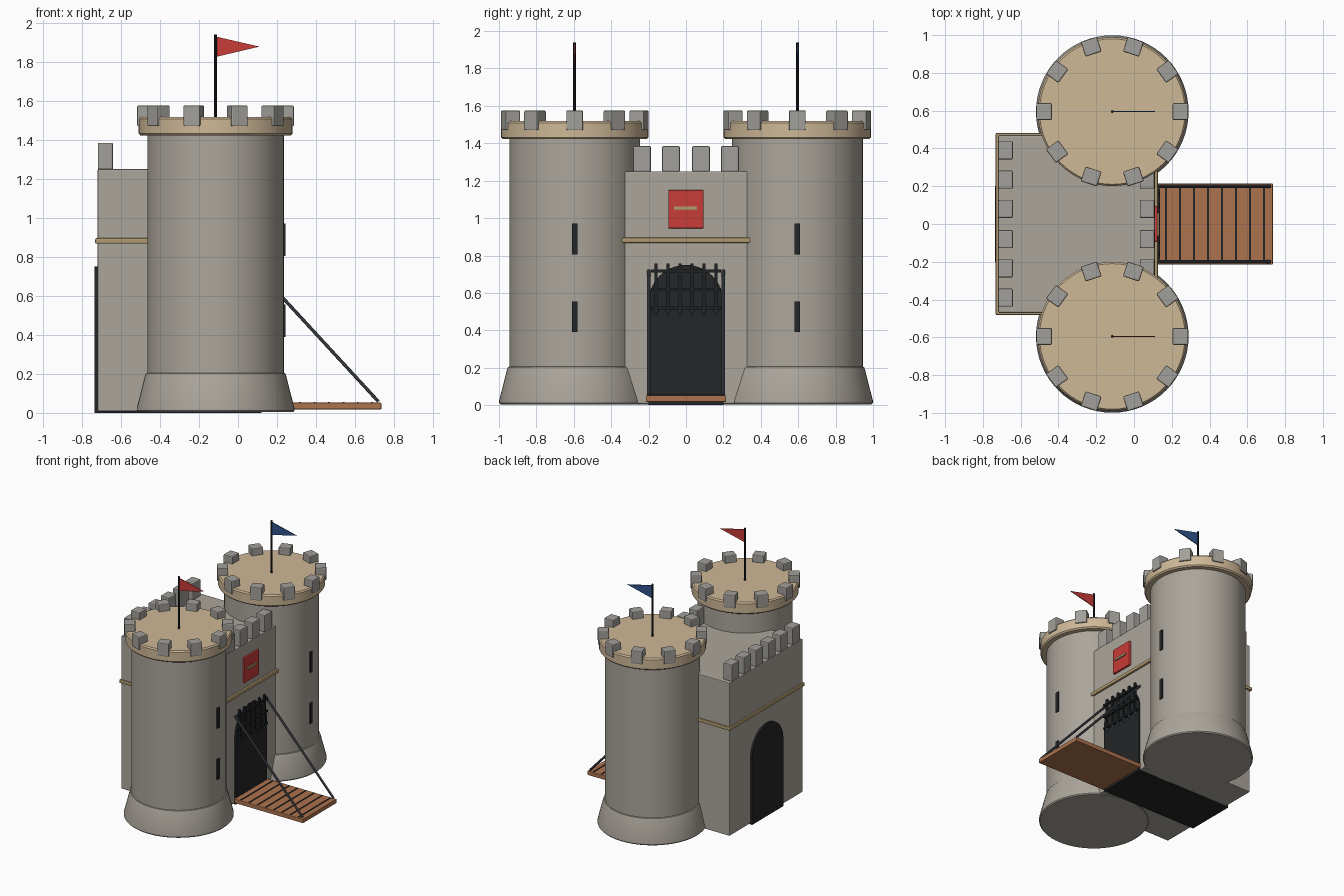
import bpy, bmesh, math
from mathutils import Vector

if "Cube" in bpy.data.objects:
    bpy.data.objects.remove(bpy.data.objects["Cube"])


def mat(name, rgb):
    m = bpy.data.materials.new(name)
    m.diffuse_color = (*rgb, 1)
    m.use_nodes = True
    m.node_tree.nodes["Principled BSDF"].inputs["Base Color"].default_value = m.diffuse_color
    return m


STONE = mat("warm grey stone", (0.41, 0.38, 0.33))
MERLON = mat("cool grey stone", (0.36, 0.35, 0.325))
SAND = mat("sandstone", (0.62, 0.48, 0.31))
TRIM = mat("ochre trim", (0.44, 0.32, 0.16))
WOOD = mat("brown wood", (0.42, 0.17, 0.075))
DARK = mat("near black", (0.018, 0.019, 0.021))
IRON = mat("dark iron", (0.013, 0.015, 0.017))
STEEL = mat("chain steel", (0.085, 0.095, 0.11))
RED = mat("red", (0.58, 0.045, 0.04))
BLUE = mat("blue", (0.03, 0.09, 0.27))


def make(name, bm, material, smooth=False, bevel=0):
    bmesh.ops.recalc_face_normals(bm, faces=bm.faces)
    me = bpy.data.meshes.new(name)
    bm.to_mesh(me)
    bm.free()
    me.materials.append(material)
    ob = bpy.data.objects.new(name, me)
    bpy.context.collection.objects.link(ob)
    if bevel:
        b = ob.modifiers.new("bevel", 'BEVEL')
        b.width, b.segments = bevel, 2
    if smooth:
        bpy.context.view_layer.objects.active = ob
        ob.select_set(True)
        bpy.ops.object.shade_smooth_by_angle(angle=math.radians(35))
        ob.select_set(False)
    return ob


def box(name, lo, hi, material, bevel=0):
    bm = bmesh.new()
    bmesh.ops.create_cube(bm, size=1)
    for v in bm.verts:
        v.co = Vector([(a + b) / 2 + c * (b - a) for a, b, c in zip(lo, hi, v.co)])
    return make(name, bm, material, bevel=bevel)


def lathe(name, profile, x, y, material, n=64):
    bm = bmesh.new()
    rings = [[bm.verts.new((x + r * math.cos(i * math.tau / n), y + r * math.sin(i * math.tau / n), z))
              for i in range(n)] for r, z in profile]
    for a, b in zip(rings, rings[1:]):
        for i in range(n):
            bm.faces.new((a[i], a[(i + 1) % n], b[(i + 1) % n], b[i]))
    bm.faces.new(rings[0])
    bm.faces.new(rings[-1])
    return make(name, bm, material, smooth=True)


def rod(name, p, q, r, material, r2=None, n=10):
    p, q = Vector(p), Vector(q)
    bm = bmesh.new()
    bmesh.ops.create_cone(bm, cap_ends=True, segments=n, radius1=r,
                          radius2=r if r2 is None else r2, depth=(q - p).length)
    rot = Vector((0, 0, 1)).rotation_difference(q - p)
    for v in bm.verts:
        v.co = rot @ v.co + (p + q) / 2
    return make(name, bm, material, smooth=True)


def prism(name, pts, offset, material):
    bm = bmesh.new()
    f = bm.faces.new([bm.verts.new(p) for p in pts])
    ext = bmesh.ops.extrude_face_region(bm, geom=[f])
    bmesh.ops.translate(bm, vec=offset,
                        verts=[g for g in ext["geom"] if isinstance(g, bmesh.types.BMVert)])
    return make(name, bm, material)


TX, TY = -0.115, 0.595

# round towers
for s, side, flag in ((-1, "front", RED), (1, "back", BLUE)):
    y = s * TY
    lathe(side + "_tower_wall", [(0.35, 0.1), (0.35, 1.45)], TX, y, STONE)
    lathe(side + "_tower_base", [(0.397, 0.004), (0.404, 0.012), (0.404, 0.025), (0.362, 0.19),
                                 (0.357, 0.203), (0.345, 0.207)], TX, y, STONE)
    lathe(side + "_tower_cap", [(0.34, 1.422), (0.385, 1.422), (0.394, 1.432), (0.394, 1.508),
                                (0.385, 1.518), (0.33, 1.518)], TX, y, SAND)
    # ring of merlons
    for i in range(10):
        a = i * math.tau / 10
        m = box(side + "_tower_merlon", (-0.041, -0.045, -0.053), (0.041, 0.045, 0.053),
                MERLON, 0.007)
        m.location = (TX + 0.361 * math.cos(a), y + 0.361 * math.sin(a), 1.523)
        m.rotation_euler.z = a
    # arrow slits
    for z in (0.39, 0.805):
        box(side + "_arrow_slit", (0.225, y - 0.015, z), (0.243, y + 0.015, z + 0.165), DARK)
    # flag and pole
    rod(side + "_flag_pole", (TX, y, 1.48), (TX, y, 1.94), 0.008, IRON)
    prism(side + "_flag", [(TX, y - 0.003, 1.825), (TX, y - 0.003, 1.93), (0.11, y - 0.003, 1.878)],
          (0, 0.006, 0), flag)

# gatehouse body and string course
box("gatehouse", (-0.72, -0.47, 0.008), (0.11, 0.47, 1.25), STONE, 0.006)
box("string_course", (-0.732, -0.482, 0.868), (0.126, 0.482, 0.896), TRIM, 0.006)

# gatehouse merlons
for x, ys in ((-0.68, (-0.39, -0.235, -0.08, 0.08, 0.235, 0.39)),
              (0.07, (-0.235, -0.08, 0.08, 0.235))):
    for y in ys:
        box("gatehouse_merlon", (x - 0.039, y - 0.048, 1.247), (x + 0.039, y + 0.048, 1.385),
            MERLON, 0.007)

# arched passage through the gatehouse
arch = [(-0.735, -0.2, 0), (-0.735, 0.2, 0)]
arch += [(-0.735, 0.2 * math.cos(i * math.pi / 20), 0.55 + 0.2 * math.sin(i * math.pi / 20))
         for i in range(21)]
prism("gate_passage", arch, (0.855, 0, 0), DARK)

# portcullis
for i in range(6):
    y = (i - 2.5) * 0.064
    box("portcullis_bar", (0.118, y - 0.008, 0.51), (0.134, y + 0.008, 0.757), IRON)
    rod("portcullis_spike", (0.126, y, 0.51), (0.126, y, 0.47), 0.012, STEEL, 0.001, 8)
for z in (0.52, 0.618, 0.717):
    box("portcullis_crossbar", (0.12, -0.188, z - 0.008), (0.138, 0.188, z + 0.008), IRON)

# red plaque with bar
box("plaque", (0.1, -0.094, 0.945), (0.125, 0.094, 1.15), RED, 0.006)
box("plaque_bar", (0.12, -0.065, 1.043), (0.134, 0.06, 1.063), TRIM, 0.004)

# drawbridge with dark plank gaps, edge irons and chains
box("drawbridge", (0.115, -0.215, 0.018), (0.735, 0.215, 0.052), WOOD, 0.004)
for i in range(8):
    x = 0.17 + i * 0.074
    box("plank_gap", (x - 0.005, -0.205, 0.05), (x + 0.005, 0.205, 0.056), DARK)
for y in (-0.2, 0.2):
    rod("drawbridge_chain", (0.11, y, 0.72), (0.72, y, 0.058), 0.009, STEEL)
